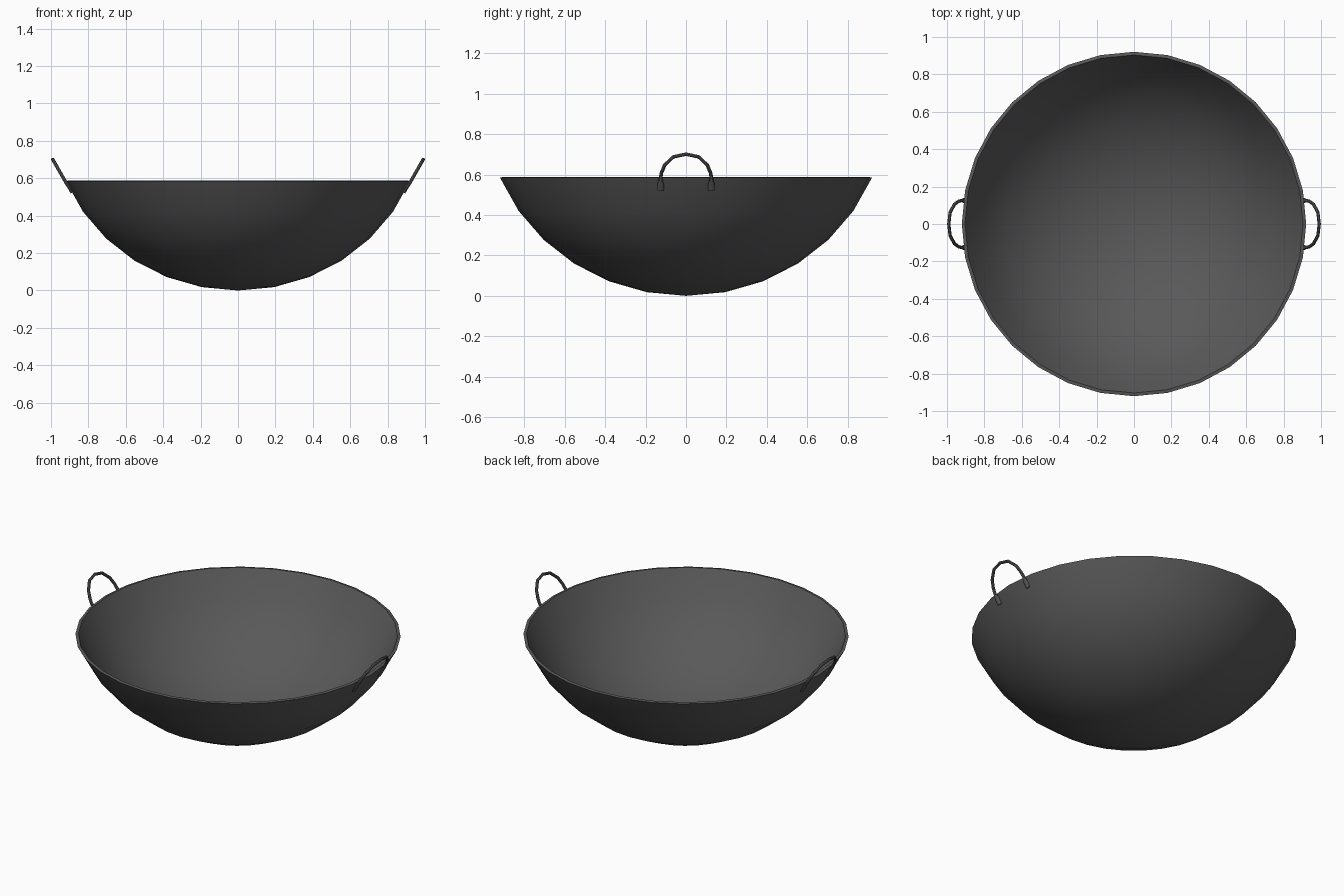
import bpy, bmesh, math
from mathutils import Vector

if "Cube" in bpy.data.objects:
    bpy.data.objects.remove(bpy.data.objects["Cube"])

def make_object(name, bm):
    bmesh.ops.recalc_face_normals(bm, faces=bm.faces)
    me = bpy.data.meshes.new(name)
    bm.to_mesh(me)
    bm.free()
    ob = bpy.data.objects.new(name, me)
    bpy.context.collection.objects.link(ob)
    mat = bpy.data.materials.get("dark_iron") or bpy.data.materials.new("dark_iron")
    mat.diffuse_color = (0.1, 0.1, 0.1, 1)
    mat.use_nodes = True
    mat.node_tree.nodes["Principled BSDF"].inputs["Base Color"].default_value = mat.diffuse_color
    me.materials.append(mat)
    bpy.context.view_layer.objects.active = ob
    ob.select_set(True)
    bpy.ops.object.shade_smooth_by_angle(angle=math.radians(40))
    ob.select_set(False)
    return ob

# Bowl: spherical-cap profile, outer then inner wall, spun in 32 steps
STEP = math.radians(11.25)
def cap(r, base):
    return [Vector((r * math.sin(i * STEP), 0, base + 0.95 * (1 - math.cos(i * STEP)) * r))
            for i in range(7)]
outer = cap(0.9965, 0.0)
inner = cap(0.978, 0.018)
outer[-1].z = 0.585
inner[-1].z = 0.588
bm = bmesh.new()
vs = [bm.verts.new(p) for p in outer + inner[::-1]]
edges = [bm.edges.new(pair) for pair in zip(vs, vs[1:])]
bmesh.ops.spin(bm, geom=vs + edges, cent=(0, 0, 0), axis=(0, 0, 1),
               angle=2 * math.pi, steps=32, use_duplicate=False)
bmesh.ops.remove_doubles(bm, verts=bm.verts, dist=0.0005)
make_object("bowl", bm)

# Handle: swept rod lying along the wall slope, with flattened ends
SLOPE = Vector((0.495, 0, 0.869))
OUT = Vector((0.869, 0, -0.495))
ACROSS = Vector((0, 1, 0))
# y, z, half width, half thickness
half = [(-0.125, 0.522, 0.017, 0.007), (-0.125, 0.548, 0.017, 0.007),
        (-0.126, 0.578, 0.009, 0.009), (-0.122, 0.607, 0.009, 0.009),
        (-0.105, 0.648, 0.009, 0.009), (-0.062, 0.688, 0.009, 0.009)]
path = half + [(0, 0.701, 0.009, 0.009)] + [(-y, z, w, t) for y, z, w, t in half[::-1]]
pts = [Vector((0.893, y, 0.53)) + SLOPE * ((z - 0.53) / SLOPE.z) for y, z, w, t in path]
bm = bmesh.new()
rings = []
for i, p in enumerate(pts):
    tan = (pts[min(i + 1, len(pts) - 1)] - pts[max(i - 1, 0)]).normalized()
    side = tan.cross(OUT).normalized()
    w, t = path[i][2:]
    rings.append([bm.verts.new(p + side * w * math.cos(a) + OUT * t * math.sin(a))
                  for a in [k * math.pi / 4 for k in range(8)]])
for a, b in zip(rings, rings[1:]):
    for k in range(8):
        bm.faces.new((a[k], a[(k + 1) % 8], b[(k + 1) % 8], b[k]))
bm.faces.new(rings[0])
bm.faces.new(rings[-1])
handle = make_object("side_handles", bm)

# Second handle on the opposite side
handle.modifiers.new("mirror", 'MIRROR').use_axis[0] = True
